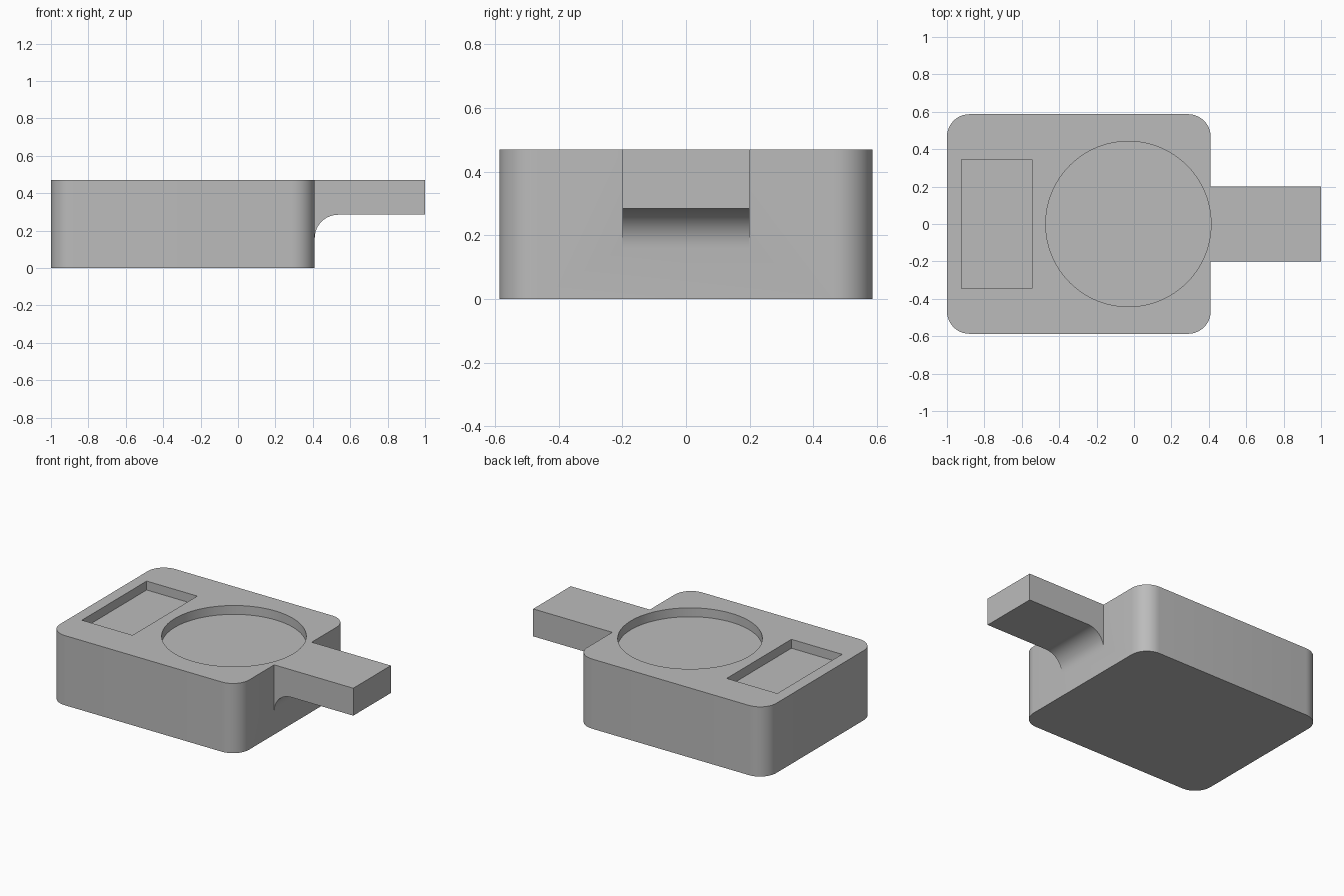
import bpy, bmesh, math

if "Cube" in bpy.data.objects:
    bpy.data.objects.remove(bpy.data.objects["Cube"])

H = 0.47                       # overall height
X0, X1, Y = -1.0, 0.41, 0.587  # housing extents
POCKET = 0.06                  # recess depth

grey = bpy.data.materials.new("plain grey")
grey.diffuse_color = (0.5, 0.5, 0.5, 1)
grey.use_nodes = True
grey.node_tree.nodes["Principled BSDF"].inputs["Base Color"].default_value = grey.diffuse_color


def arc(cx, cy, r, a0, a1, n):
    return [(cx + r * math.cos(math.radians(a0 + (a1 - a0) * i / n)),
             cy + r * math.sin(math.radians(a0 + (a1 - a0) * i / n)))
            for i in range(n + 1)]


def prism(name, points, direction):
    """Extrude a closed 3D outline along a direction."""
    bm = bmesh.new()
    face = bm.faces.new([bm.verts.new(p) for p in points])
    moved = bmesh.ops.extrude_face_region(bm, geom=[face])["geom"]
    bmesh.ops.translate(bm, vec=direction,
                        verts=[v for v in moved if isinstance(v, bmesh.types.BMVert)])
    bmesh.ops.recalc_face_normals(bm, faces=bm.faces)
    mesh = bpy.data.meshes.new(name)
    bm.to_mesh(mesh)
    bm.free()
    mesh.materials.append(grey)
    ob = bpy.data.objects.new(name, mesh)
    bpy.context.collection.objects.link(ob)
    return ob


def combine(target, tool, operation):
    """Apply a boolean and discard the tool."""
    mod = target.modifiers.new(operation.lower(), "BOOLEAN")
    mod.object, mod.operation, mod.solver = tool, operation, "EXACT"
    bpy.context.view_layer.objects.active = target
    bpy.ops.object.modifier_apply(modifier=mod.name)
    bpy.data.objects.remove(tool)


# Housing: rounded rectangle block
R = 0.12
outline = (arc(X1 - R, Y - R, R, 0, 90, 10) + arc(X0 + R, Y - R, R, 90, 180, 10)
           + arc(X0 + R, R - Y, R, 180, 270, 10) + arc(X1 - R, R - Y, R, 270, 360, 10))
housing = prism("housing", [(x, y, 0) for x, y in outline], (0, 0, H))

# Handle: flat tab with a filleted underside, rooted inside the housing
F, under = 0.125, 0.285
profile = ([(0.3, H), (0.3, under - F)]
           + arc(X1 + F, under - F, F, 180, 90, 10) + [(1.0, under), (1.0, H)])
handle = prism("handle", [(x, -0.2, z) for x, z in profile], (0, 0.4, 0))
combine(housing, handle, "UNION")

# Round recess in the top
disc = arc(-0.03, 0, 0.442, 0, 360, 96)[:-1]
round_cutter = prism("round_cutter", [(x, y, H - POCKET) for x, y in disc], (0, 0, 0.2))
combine(housing, round_cutter, "DIFFERENCE")

# Rectangular recess in the top
rect = [(-0.923, -0.345), (-0.545, -0.345), (-0.545, 0.345), (-0.923, 0.345)]
slot_cutter = prism("slot_cutter", [(x, y, H - POCKET) for x, y in rect], (0, 0, 0.2))
combine(housing, slot_cutter, "DIFFERENCE")

# Smooth curved walls, crisp edges
housing.select_set(True)
bpy.context.view_layer.objects.active = housing
bpy.ops.object.shade_smooth_by_angle(angle=math.radians(30))
